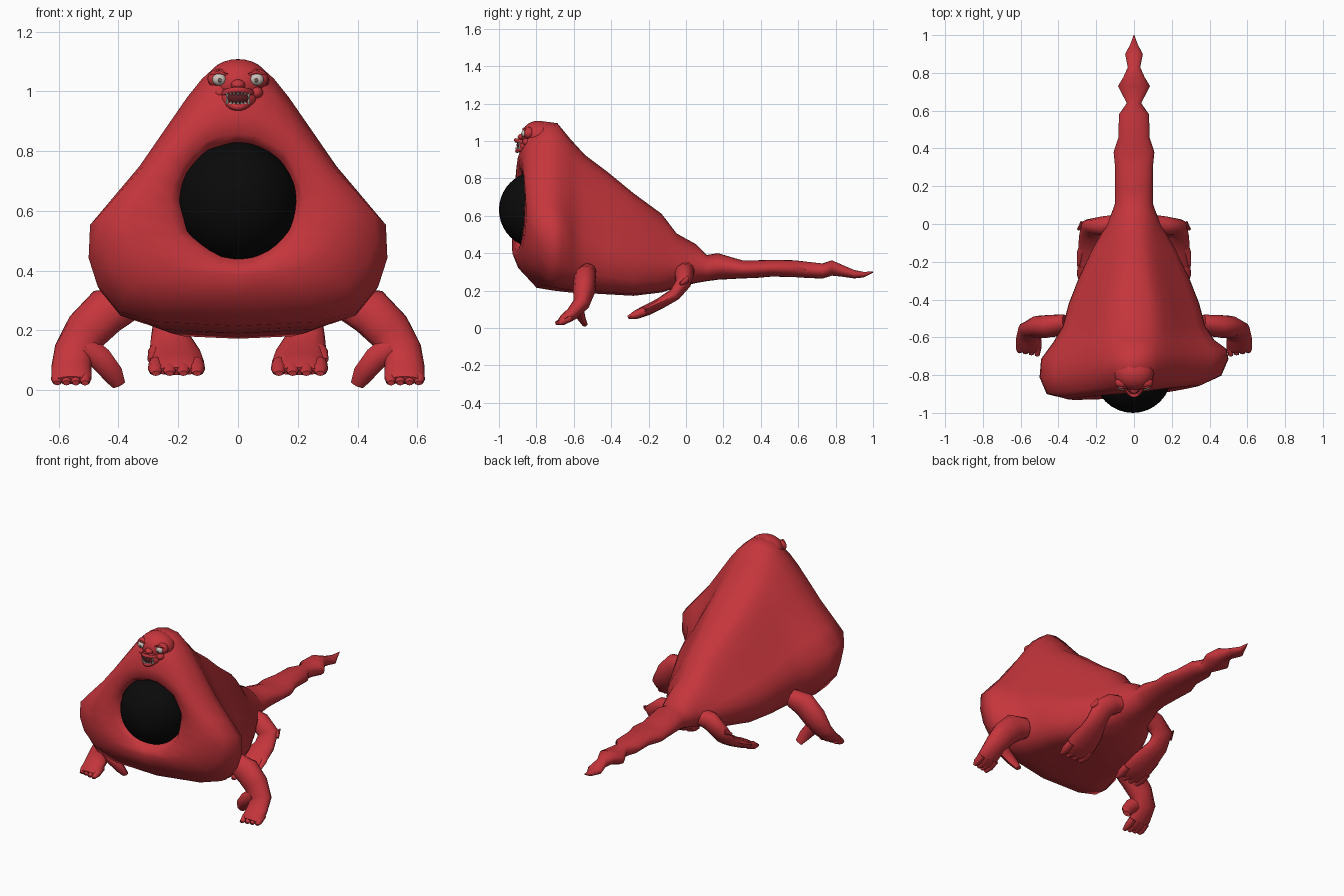
import bpy, bmesh, math, random
from mathutils import Vector, Matrix

random.seed(4)
if "Cube" in bpy.data.objects:
    bpy.data.objects.remove(bpy.data.objects["Cube"])


def material(name, rgb):
    m = bpy.data.materials.new(name)
    m.use_nodes = True
    m.diffuse_color = (*rgb, 1)
    m.node_tree.nodes["Principled BSDF"].inputs["Base Color"].default_value = (*rgb, 1)
    return m


RED = material("red skin", (0.56, 0.036, 0.045))
BLACK = material("black orb", (0.003, 0.003, 0.003))
WHITE = material("pale eye and tooth", (0.6, 0.53, 0.48))
DARK = material("dark mouth", (0.1, 0.012, 0.015))
GREY = material("grey pupil", (0.16, 0.11, 0.1))


def finish(bm, name, mat, angle=50):
    bmesh.ops.recalc_face_normals(bm, faces=bm.faces)
    me = bpy.data.meshes.new(name)
    bm.to_mesh(me)
    bm.free()
    me.materials.append(mat)
    ob = bpy.data.objects.new(name, me)
    bpy.context.scene.collection.objects.link(ob)
    bpy.ops.object.select_all(action="DESELECT")
    ob.select_set(True)
    bpy.context.view_layer.objects.active = ob
    bpy.ops.object.shade_smooth_by_angle(angle=math.radians(angle))


def loft(bm, rings):
    loops = [[bm.verts.new(p) for p in ring] for ring in rings]
    for a, b in zip(loops, loops[1:]):
        for i in range(len(a)):
            j = (i + 1) % len(a)
            bm.faces.new((a[i], a[j], b[j], b[i]))
    bm.faces.new(loops[0])
    bm.faces.new(loops[-1])


def tube(bm, path, sides=10):
    """Each path entry is x, y, z, sideways radius, thickness radius."""
    pts = [Vector(p[:3]) for p in path]
    rings = []
    for i, p in enumerate(path):
        d = (pts[min(i + 1, len(pts) - 1)] - pts[max(i - 1, 0)]).normalized()
        side = (Vector((1, 0, 0)) - d * d.x).normalized()
        up = d.cross(side)
        rings.append([pts[i] + side * p[3] * math.cos(a) + up * p[4] * math.sin(a)
                      for a in (math.tau * k / sides for k in range(sides))])
    loft(bm, rings)


def flip(path, s):
    return [(p[0] * s, *p[1:]) for p in path]


def ball(bm, centre, radii, u=20, v=14):
    m = Matrix.Translation(centre) @ Matrix.Diagonal((*radii, 1))
    bmesh.ops.create_uvsphere(bm, u_segments=u, v_segments=v, radius=1, matrix=m)


# Body and tail: one loft from the open chest to the tail tip
HALF = [(0, 1), (.13, .985), (.24, .93), (.34, .86), (.5, .73), (.66, .6), (.84, .48),
        (.99, .38), (1, .255), (.94, .15), (.8, .055), (.54, .015), (0, 0)]


def section(y, w, low, high, roundness, jitter=0, power=1):
    half = []
    for k, (u, v) in enumerate(HALF):
        a = math.pi * k / (len(HALF) - 1)
        u = u ** power
        u += (math.sin(a) - u) * roundness
        v += (.5 + .5 * math.cos(a) - v) * roundness
        half.append((u * w, low + v * (high - low)))
    outline = half + [(-x, z) for x, z in half[-2:0:-1]]
    # The chest is turned a little and leans back towards the head
    turn = min(1, max(0, (-.6 - y) / .2))
    ring = []
    for x, z in outline:
        shift = turn * ((.16 if x > 0 else .05) * x + .045 * (z - .55))
        ring.append(Vector((x + random.uniform(-jitter, jitter), y + shift,
                            z + random.uniform(-jitter, jitter))))
    return ring


STATIONS = [
    (-.80, .17, .46, .80, 1), (-.885, .203, .427, .838, 1, .008), (-.902, .225, .41, .86, .95, .005),
    (-.912, .36, .385, .92, .45), (-.875, .465, .31, 1.045, .05), (-.785, .50, .215, 1.105, 0),
    (-.70, .492, .2, 1.095, 0), (-.62, .425, .19, 1.01, 0, 0, .85),
    (-.54, .377, .187, .925, 0, 0, .75), (-.42, .345, .18, .835, 0, 0, .72),
    (-.28, .29, .172, .72, 0, 0, .75), (-.13, .22, .19, .61, .15, 0, .8),
    (-.05, .175, .215, .505, .4), (.05, .125, .24, .45, .7), (.11, .1, .25, .39, 1),
    (.17, .1, .258, .4, 1), (.3, .1, .265, .362, 1), (.38, .108, .268, .362, 1),
    (.46, .082, .275, .364, 1), (.58, .08, .272, .362, 1), (.64, .038, .268, .355, 1),
    (.73, .085, .264, .345, 1), (.78, .055, .28, .362, 1), (.83, .033, .275, .34, 1),
    (.9, .047, .265, .31, 1), (.95, .02, .27, .3, 1), (1.0, .002, .296, .302, 1)]
bm = bmesh.new()
loft(bm, [section(*s) for s in STATIONS])
finish(bm, "body_and_tail", RED, 60)

# Orb set in the chest
bm = bmesh.new()
ball(bm, (-.006, -.795, .632), (.205, .205, .205), 32, 20)
finish(bm, "chest_orb", BLACK)

# Head, snout, cheeks and slim brows
bm = bmesh.new()
ball(bm, (0, -.79, 1.028), (.105, .09, .08))
ball(bm, (0, -.85, .975), (.064, .048, .044))
ball(bm, (0, -.872, 1.022), (.024, .028, .018))
for s in (-1, 1):
    ball(bm, (s * .062, -.84, 1.042), (.04, .03, .033))
    ball(bm, (s * .06, -.845, .995), (.024, .03, .022))
    tube(bm, flip([(.035, -.868, 1.056, .004, .004), (.062, -.868, 1.064, .007, .007),
                   (.09, -.853, 1.056, .004, .004)], s), 8)
finish(bm, "head", RED)


# Lips
def lip(bm, y, z, bend, r):
    rings = []
    for k in range(9):
        t = k / 4 - 1
        c = Vector((.053 * t, y + .045 * t * t, z + bend * t * t))
        rings.append([c + Vector((0, r * math.cos(a), r * math.sin(a)))
                      for a in (math.tau * i / 8 for i in range(8))])
    loft(bm, rings)


bm = bmesh.new()
lip(bm, -.91, 1.005, -.012, .01)
lip(bm, -.902, .947, .024, .012)
finish(bm, "lips", RED)

# Mouth opening
bm = bmesh.new()
ball(bm, (0, -.87, .977), (.046, .036, .028))
finish(bm, "mouth_opening", DARK)

# Teeth, upper and lower rows, with longer corner fangs
bm = bmesh.new()
for z, drop in ((.997, -1), (.957, 1)):
    for k in range(-3, 4):
        length = .022 if abs(k) == 3 else .009
        m = Matrix.Translation((k * .012, -.908 + .002 * k * k, z + drop * length / 2))
        bmesh.ops.create_cone(bm, cap_ends=True, segments=6, radius1=.006, radius2=.003,
                              depth=length, matrix=m @ Matrix.Rotation(0 if drop > 0 else math.pi, 4, "X"))
finish(bm, "teeth", WHITE)

# Eyes
for s, side in ((1, "left"), (-1, "right")):
    bm = bmesh.new()
    ball(bm, (s * .063, -.862, 1.04), (.023, .018, .02))
    finish(bm, side + "_eye", WHITE)
    bm = bmesh.new()
    ball(bm, (s * .061, -.879, 1.037), (.006, .003, .007), 12, 8)
    finish(bm, side + "_pupil", GREY)

# Legs with broad, partly joined toes
for s, side in ((1, "left"), (-1, "right")):
    bm = bmesh.new()
    tube(bm, flip([(.36, -.53, .29, .06, .05), (.44, -.54, .265, .08, .06),
                   (.505, -.545, .2, .075, .06), (.55, -.56, .13, .066, .045),
                   (.558, -.61, .075, .067, .035), (.557, -.655, .045, .066, .027),
                   (.557, -.675, .033, .055, .015)], s), 12)
    for k in range(4):
        x = .51 + k * .031
        tube(bm, flip([(x, -.615, .06, .02, .024), (x + .002, -.66, .036, .021, .021),
                       (x + .002, -.698 + .006 * k, .024, .012, .009)], s), 8)
    tube(bm, flip([(.51, -.57, .14, .045, .035), (.46, -.575, .105, .04, .028),
                   (.42, -.56, .055, .036, .022), (.4, -.54, .018, .024, .014)], s), 8)
    finish(bm, side + "_front_leg", RED)

    bm = bmesh.new()
    tube(bm, flip([(.09, .0, .31, .05, .05), (.16, -.01, .29, .06, .052),
                   (.22, -.015, .24, .066, .042), (.225, -.06, .18, .066, .034),
                   (.212, -.14, .13, .085, .03), (.206, -.21, .095, .092, .029),
                   (.205, -.265, .072, .09, .024), (.205, -.285, .063, .08, .014)], s), 12)
    for k in range(4):
        x = .137 + k * .046
        tube(bm, flip([(x, -.22, .09, .024, .024), (x, -.27, .07, .027, .023),
                       (x, -.31, .056, .014, .009)], s), 8)
    # Heel spurs
    tube(bm, flip([(.24, -.02, .25, .03, .025), (.275, .0, .255, .025, .015),
                   (.295, -.03, .235, .008, .008)], s), 8)
    tube(bm, flip([(.25, -.09, .16, .03, .02), (.28, -.15, .13, .022, .016),
                   (.295, -.22, .1, .008, .008)], s), 8)
    finish(bm, side + "_back_leg", RED)
